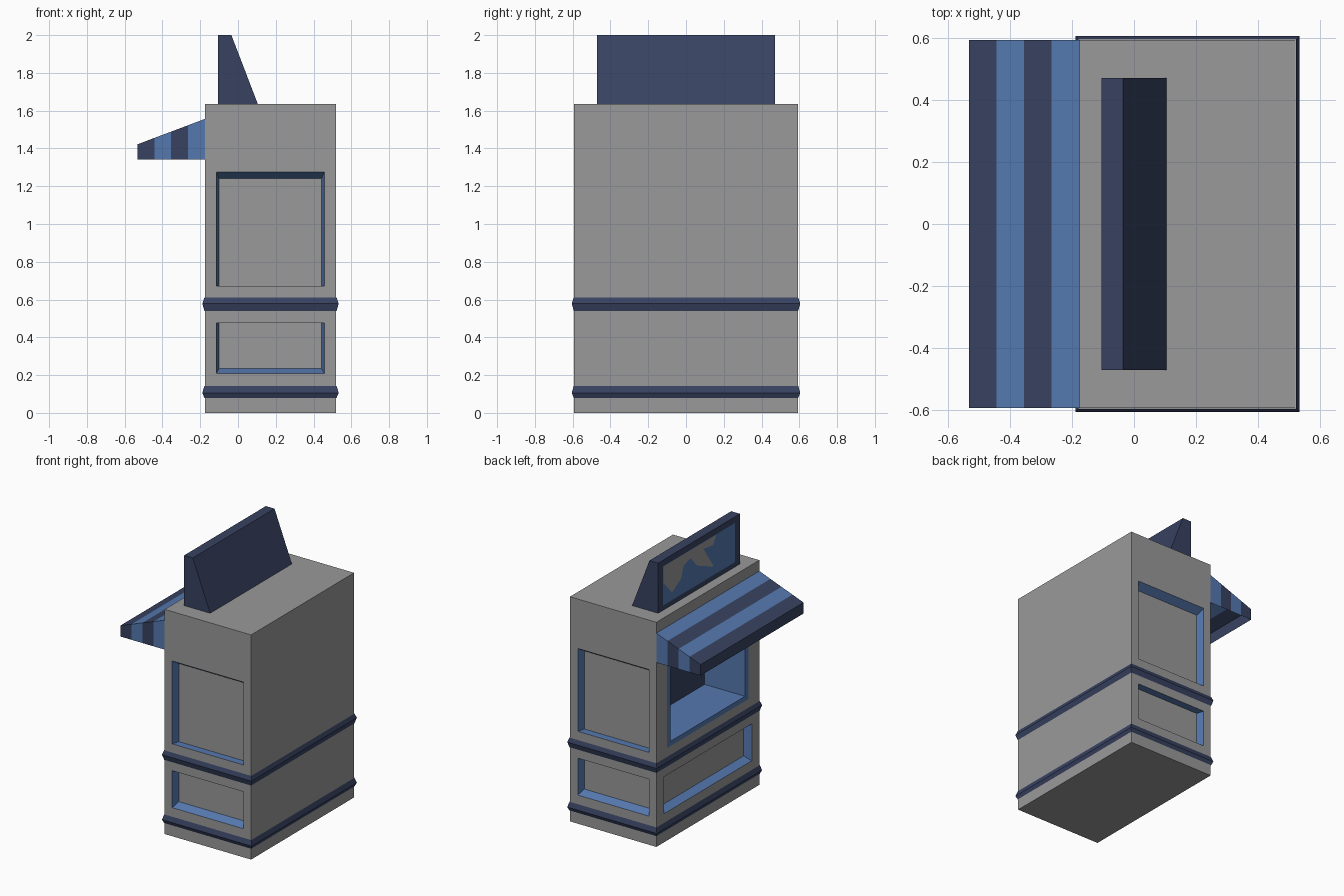
import bpy, bmesh
from mathutils import Vector

if "Cube" in bpy.data.objects:
    bpy.data.objects.remove(bpy.data.objects["Cube"])

X0, X1, Y, H = -0.176, 0.52, 0.592, 1.635   # booth body limits
GREY, BLUE, NAVY = 0, 1, 2


def material(name, rgb):
    m = bpy.data.materials.new(name)
    m.diffuse_color = (*rgb, 1)
    m.use_nodes = True
    m.node_tree.nodes["Principled BSDF"].inputs["Base Color"].default_value = m.diffuse_color
    return m


MATS = [material("grey", (0.32, 0.32, 0.32)),
        material("blue", (0.09, 0.19, 0.43)),
        material("navy", (0.04, 0.055, 0.12))]


def face(bm, pts, toward, mat):
    """Add a face whose normal looks toward the given point."""
    f = bm.faces.new([bm.verts.new(p) for p in pts])
    f.normal_update()
    if f.normal.dot(Vector(toward) - f.calc_center_median()) < 0:
        f.normal_flip()
    f.material_index = mat
    return f


def finish(bm, name):
    bmesh.ops.remove_doubles(bm, verts=bm.verts, dist=1e-5)
    me = bpy.data.meshes.new(name)
    bm.to_mesh(me)
    bm.free()
    for m in MATS:
        me.materials.append(m)
    ob = bpy.data.objects.new(name, me)
    bpy.context.collection.objects.link(ob)
    return ob


def rect(P, r, d):
    a, b, z0, z1 = r
    return [P(a, z0, d), P(b, z0, d), P(b, z1, d), P(a, z1, d)]


def recess(bm, P, r, steps, end_mat):
    """Nested rectangles; each step = (side, bottom, top inset, depth, material)."""
    toward = P((r[0] + r[1]) / 2, (r[2] + r[3]) / 2, -0.05)
    cur = rect(P, r, 0)
    for side, bot, top, d, mat in steps:
        r = (r[0] + side, r[1] - side, r[2] + bot, r[3] - top)
        nxt = rect(P, r, d)
        for i in range(4):
            j = (i + 1) % 4
            face(bm, [cur[i], cur[j], nxt[j], nxt[i]], toward, mat)
        cur = nxt
    face(bm, cur, toward, end_mat)


def wall(bm, P, u0, u1, holes):
    """Flat wall split into bands around stacked recesses."""
    out = P(0, H / 2, -5)
    z = 0
    for r, steps, end in holes:
        a, b, z0, z1 = r
        for q in ((u0, u1, z, z0), (u0, a, z0, z1), (b, u1, z0, z1)):
            face(bm, rect(P, q, 0), out, GREY)
        recess(bm, P, r, steps, end)
        z = z1
    face(bm, rect(P, (u0, u1, z, H), 0), out, GREY)


# Body: walls with recessed panels and a serving window on the -x side
LOW = [(0.015, 0.027, 0, 0.055, BLUE)]
HIGH = [(0.015, 0, 0.035, 0.055, BLUE)]
WINDOW = [(0.04, 0.035, 0.035, 0, BLUE), (0, 0, 0, 0.325, BLUE)]
bm = bmesh.new()
for s in (-1, 1):
    wall(bm, lambda u, z, d, s=s: (u, s * (Y - d), z), X0, X1,
         [((-0.115, 0.457, 0.208, 0.477), LOW, GREY),
          ((-0.115, 0.457, 0.672, 1.275), HIGH, GREY)])
wall(bm, lambda u, z, d: (X0 + d, u, z), -Y, Y,
     [((-0.505, 0.505, 0.208, 0.477), LOW, GREY),
      ((-0.467, 0.467, 0.672, 1.275), WINDOW, NAVY)])
wall(bm, lambda u, z, d: (X1 - d, u, z), -Y, Y, [])
for z, away in ((0, -5), (H, 5)):
    face(bm, [(X0, -Y, z), (X1, -Y, z), (X1, Y, z), (X0, Y, z)], (0, 0, away), GREY)
finish(bm, "booth_body")

# Trim bands: pointed profile running around the body
for name, zs in (("lower_trim", (0.08, 0.106, 0.143)), ("upper_trim", (0.54, 0.579, 0.61))):
    bm = bmesh.new()
    rings = []
    for z, o in zip(zs, (0.002, 0.013, 0.002)):
        rings.append([(X0 - o, -Y - o, z), (X1 + o, -Y - o, z),
                      (X1 + o, Y + o, z), (X0 - o, Y + o, z)])
    outs = [(0.17, -9, zs[1]), (9, 0, zs[1]), (0.17, 9, zs[1]), (-9, 0, zs[1])]
    for lo, hi in zip(rings, rings[1:]):
        for i in range(4):
            j = (i + 1) % 4
            face(bm, [lo[i], lo[j], hi[j], hi[i]], outs[i], NAVY)
    finish(bm, name)

# Awning: hollow striped canopy above the window
AX, ZB, ZF, ZW = -0.532, 1.342, 1.422, 1.556
bm = bmesh.new()
face(bm, [(AX, -Y, ZB), (AX, Y, ZB), (AX, Y, ZF), (AX, -Y, ZF)], (-9, 0, ZB), NAVY)
for i in range(4):
    a, b = (AX + (X0 - AX) * k / 4 for k in (i, i + 1))
    za, zb = (ZF + (ZW - ZF) * k / 4 for k in (i, i + 1))
    mat = BLUE if i % 2 else NAVY
    face(bm, [(a, -Y, za), (b, -Y, zb), (b, Y, zb), (a, Y, za)], (0, 0, 9), mat)
    for y in (-Y, Y):
        face(bm, [(a, y, ZB), (b, y, ZB), (b, y, zb), (a, y, za)], (a, 9 * y, ZB), mat)
finish(bm, "striped_awning")

# Roof sign: wedge with a framed display on the -x side
SY, SX = 0.47, 0.105
prof = [(-SX, H), (-SX, 2), (-0.035, 2), (SX, H)]
bm = bmesh.new()
mid = Vector((-0.03, 0, 1.8))
for y in (-SY, SY):
    face(bm, [(x, y, z) for x, z in prof], (0, 20 * y, 1.8), NAVY)
for i in range(1, 4):
    (xa, za), (xb, zb) = prof[i], prof[(i + 1) % 4]
    pts = [(xa, -SY, za), (xb, -SY, zb), (xb, SY, zb), (xa, SY, za)]
    c = sum((Vector(p) for p in pts), Vector()) / 4
    face(bm, pts, c + (c - mid) * 9, NAVY)
recess(bm, lambda u, z, d: (-SX + d, u, z), (-SY, SY, H, 2),
       [(0.057, 0.035, 0.045, 0, NAVY)], BLUE)
finish(bm, "roof_sign")

# Irregular grey patch on the display
patch = [(.41, 1.953), (-.197, 1.953), (-.162, 1.89), (-.05, 1.905), (-.17, 1.73), (.02, 1.81),
         (.10, 1.895), (.18, 1.87), (.205, 1.79), (.31, 1.727), (.41, 1.83)]
bm = bmesh.new()
f = face(bm, [(-SX - 0.001, y, z) for y, z in patch], (-9, 0, 1.8), GREY)
bmesh.ops.triangulate(bm, faces=[f])
finish(bm, "sign_patch")
